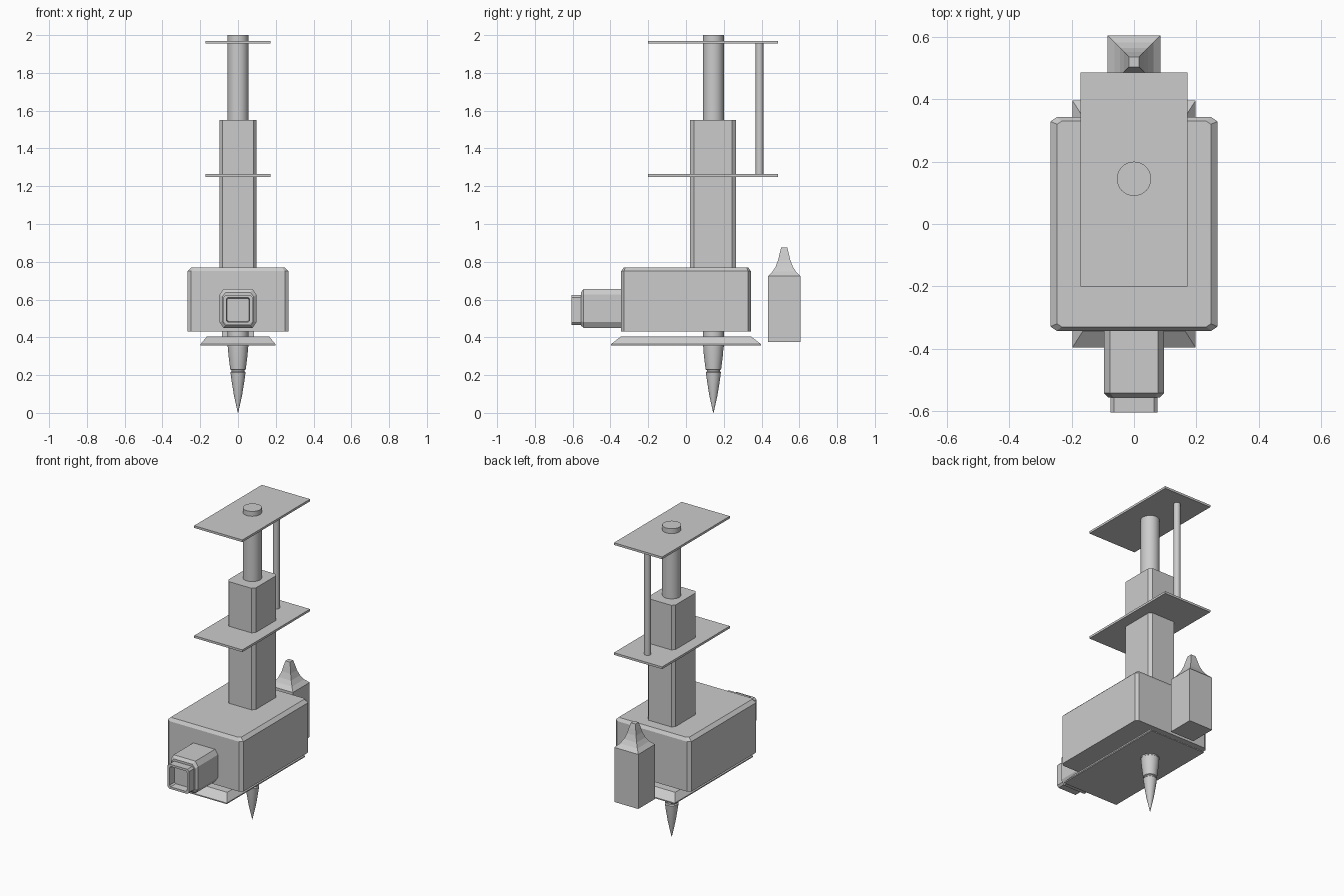
import bpy, bmesh, math
from mathutils import Vector

if "Cube" in bpy.data.objects:
    bpy.data.objects.remove(bpy.data.objects["Cube"])


def loft(name, rings, smooth=False):
    """Skin a list of equal-sized point rings and cap both ends."""
    bm = bmesh.new()
    loops = [[bm.verts.new(p) for p in r] for r in rings]
    n = len(loops[0])
    for a, b in zip(loops, loops[1:]):
        for i in range(n):
            j = (i + 1) % n
            bm.faces.new((a[i], a[j], b[j], b[i]))
    bm.faces.new(loops[0][::-1])
    bm.faces.new(loops[-1])
    bmesh.ops.recalc_face_normals(bm, faces=bm.faces[:])
    me = bpy.data.meshes.new(name)
    bm.to_mesh(me)
    bm.free()
    ob = bpy.data.objects.new(name, me)
    bpy.context.collection.objects.link(ob)
    if smooth:
        bpy.ops.object.select_all(action='DESELECT')
        bpy.context.view_layer.objects.active = ob
        ob.select_set(True)
        bpy.ops.object.shade_smooth_by_angle(angle=math.radians(30))
    return ob


def rect(hu, hv, cu=0.0, cv=0.0):
    return [(cu + su * hu, cv + sv * hv) for su, sv in ((1, -1), (1, 1), (-1, 1), (-1, -1))]


def octo(hu, hv, cu=0.0, cv=0.0, bu=0.02, bv=0.02):
    """Rectangle with cut corners."""
    q = [(hu, -hv + bv), (hu, hv - bv), (hu - bu, hv), (-hu + bu, hv)]
    q += [(-u, -v) for u, v in q]
    return [(cu + u, cv + v) for u, v in q]


def circle(r, cu=0.0, cv=0.0, n=32):
    return [(cu + r * math.cos(2 * math.pi * i / n), cv + r * math.sin(2 * math.pi * i / n))
            for i in range(n)]


def at_z(pts, z):
    return [Vector((u, v, z)) for u, v in pts]


def at_y(pts, y):
    return [Vector((u, y, v)) for u, v in pts]


AXIS = 0.145  # y position of the central column

# Main housing with chamfered corners and top edge
loft("housing", [at_z(octo(0.268, 0.343, 0, 0, 0.02, 0.014), 0.43),
                 at_z(octo(0.268, 0.343, 0, 0, 0.02, 0.014), 0.75),
                 at_z(octo(0.247, 0.33, 0, 0, 0.015, 0.01), 0.77)])

# Bevelled plate under the housing
loft("base_plate", [at_z(rect(0.198, 0.397), 0.357),
                    at_z(rect(0.198, 0.397), 0.364),
                    at_z(rect(0.165, 0.345), 0.404)])

# Square tower
loft("tower", [at_z(octo(0.098, 0.121, 0, 0.143, 0.017, 0.02), z) for z in (0.76, 1.55)])

# Round column through everything, and the pointed tip below
loft("column", [at_z(circle(0.055, 0, AXIS), z) for z in (0.35, 2.0)], True)
tip = [(0.054, 0.36), (0.051, 0.31), (0.041, 0.23), (0.034, 0.226), (0.034, 0.22),
       (0.040, 0.215), (0.034, 0.17), (0.022, 0.095), (0.001, 0.0)]
loft("tip", [at_z(circle(r, 0, AXIS), z) for r, z in tip], True)

# Two thin platforms and the rod joining them
for label, z in (("lower", 1.25), ("upper", 1.955)):
    loft(label + "_platform", [at_z(rect(0.171, 0.343, 0, 0.143), h) for h in (z, z + 0.014)])
loft("rod", [at_z(circle(0.02, 0, 0.389, 20), z) for z in (1.26, 1.96)], True)

# Front snout with a recessed, stepped end
loft("snout", [at_y(octo(0.097, 0.103, 0, 0.553, 0.02, 0.03), -0.33),
               at_y(octo(0.097, 0.103, 0, 0.553, 0.02, 0.03), -0.542),
               at_y(octo(0.083, 0.088, 0, 0.55, 0.017, 0.023), -0.556)])
end = octo(0.076, 0.079, 0, 0.545, 0.012, 0.012)
loft("snout_end", [at_y(end, -0.55), at_y(end, -0.605),
                   at_y(octo(0.062, 0.065, 0, 0.545, 0.008, 0.008), -0.605),
                   at_y(octo(0.058, 0.061, 0, 0.545, 0.008, 0.008), -0.56)])

# Free-standing rear pod with a concave spire
pod = [(0.085, 0.375), (0.085, 0.725), (0.062, 0.748), (0.045, 0.775),
       (0.032, 0.81), (0.024, 0.845), (0.018, 0.868), (0.016, 0.875)]
loft("rear_pod", [at_z(rect(h, h, 0, 0.52), z) for h, z in pod])
